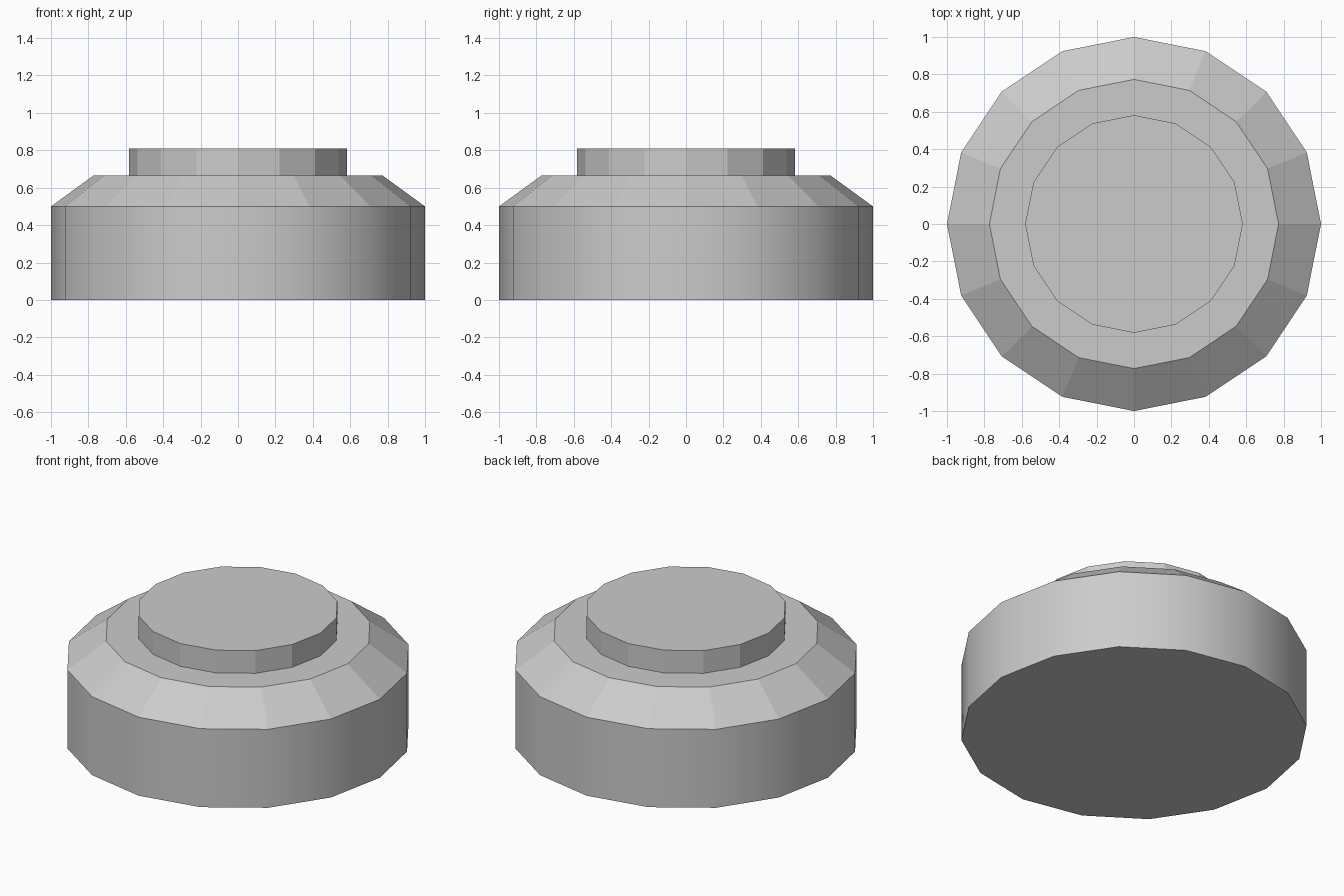
import bpy, bmesh
from math import cos, sin, pi

if "Cube" in bpy.data.objects:
    bpy.data.objects.remove(bpy.data.objects["Cube"])

SIDES = 16

# Stepped profile from floor to top: (radius, height)
profile = [(1.0, 0.0), (1.0, 0.5), (0.773, 0.665), (0.582, 0.665), (0.582, 0.81)]

bm = bmesh.new()
rings = [[bm.verts.new((r * cos(2 * pi * i / SIDES), r * sin(2 * pi * i / SIDES), z))
          for i in range(SIDES)] for r, z in profile]

# Bands: smooth lower wall, then flat chamfer, ledge and raised disc wall
for band, (lo, hi) in enumerate(zip(rings, rings[1:])):
    for i in range(SIDES):
        j = (i + 1) % SIDES
        face = bm.faces.new((lo[i], lo[j], hi[j], hi[i]))
        face.smooth = band == 0

# Bottom and top caps
bm.faces.new(rings[0][::-1])
bm.faces.new(rings[-1])
bm.normal_update()

# Keep the rims between bands sharp
for edge in bm.edges:
    edge.smooth = all(f.smooth for f in edge.link_faces)

mesh = bpy.data.meshes.new("stepped_round_base")
bm.to_mesh(mesh)
bm.free()
bpy.context.collection.objects.link(bpy.data.objects.new("stepped_round_base", mesh))
